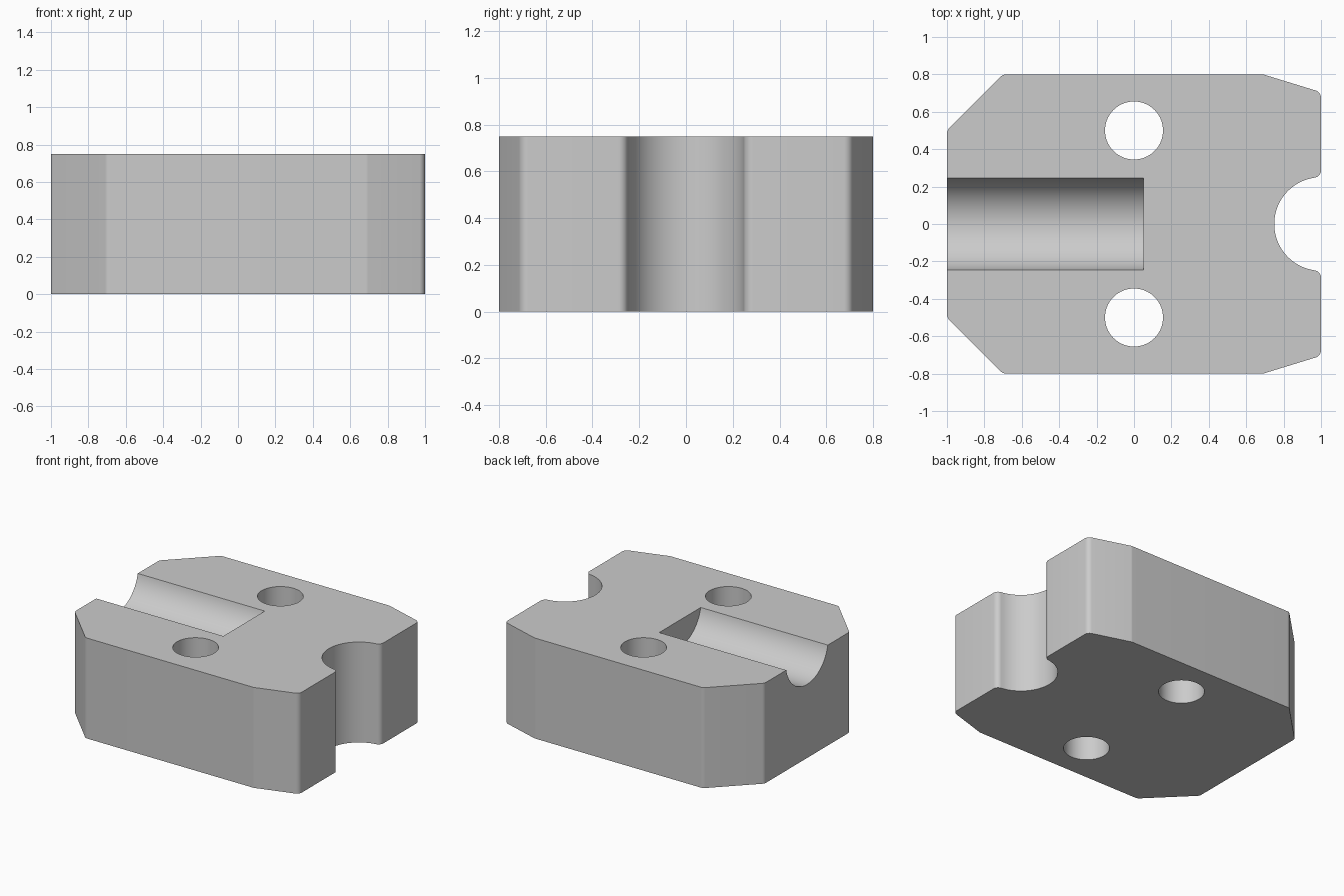
import bpy, bmesh
from math import cos, sin, tan, pi, sqrt
from mathutils import Vector

default = bpy.data.objects.get("Cube")
if default:
    bpy.data.objects.remove(default, do_unlink=True)

HEIGHT = 0.75
NOTCH_R = GROOVE_R = 0.25
FILLET = 0.04


def arc(center, radius, start, end, steps):
    """Points along a circular arc, both ends included."""
    return [Vector((center[0] + radius * cos(start + (end - start) * i / steps),
                    center[1] + radius * sin(start + (end - start) * i / steps)))
            for i in range(steps + 1)]


def rounded(before, corner, after, radius, steps=6):
    """Replace a corner by a tangent curve of about the given radius."""
    u, v = (before - corner).normalized(), (after - corner).normalized()
    reach = radius / tan(u.angle(v) / 2)
    a, b = corner + u * reach, corner + v * reach
    center = corner + (u + v).normalized() * sqrt(reach ** 2 + radius ** 2)
    points = []
    for i in range(steps + 1):
        ray = (a.lerp(b, i / steps) - center).normalized()
        points.append(center + ray * radius)
    return points


def prism(name, points, height):
    """Extrude a flat outline upward from z = 0."""
    bm = bmesh.new()
    base = bm.faces.new([bm.verts.new((p.x, p.y, 0)) for p in points])
    top = bmesh.ops.extrude_face_region(bm, geom=[base])["geom"]
    verts = [g for g in top if isinstance(g, bmesh.types.BMVert)]
    bmesh.ops.translate(bm, vec=(0, 0, height), verts=verts)
    bmesh.ops.recalc_face_normals(bm, faces=bm.faces)
    mesh = bpy.data.meshes.new(name)
    bm.to_mesh(mesh)
    bm.free()
    obj = bpy.data.objects.new(name, mesh)
    bpy.context.collection.objects.link(obj)
    return obj


def cut_cylinder(target, radius, depth, location, rotation=(0, 0, 0)):
    """Cut a cylinder out of the target and discard the cutter."""
    bpy.ops.mesh.primitive_cylinder_add(vertices=96, radius=radius, depth=depth,
                                        location=location, rotation=rotation)
    cutter = bpy.context.object
    cutter.hide_render = True
    mod = target.modifiers.new("cut", "BOOLEAN")
    mod.operation, mod.solver, mod.object = "DIFFERENCE", "EXACT", cutter
    bpy.context.view_layer.objects.active = target
    bpy.ops.object.modifier_apply(modifier=mod.name)
    bpy.data.objects.remove(cutter, do_unlink=True)


# Half outline: round notch, its lip fillet, then the rounded outer corners
lip = (1 - FILLET, sqrt((NOTCH_R + FILLET) ** 2 - FILLET ** 2))
lip_angle = Vector((lip[0] - 1, lip[1])).angle(Vector((1, 0)))
half = arc((1, 0), NOTCH_R, pi, lip_angle, 24)
half += arc(lip, FILLET, lip_angle - pi, 0, 10)[1:]
corners = [Vector(c) for c in
           ((1, 0.3), (1, 0.705), (0.69, 0.8), (-0.7, 0.8), (-1, 0.5), (-1, 0))]
for i in range(1, len(corners) - 1):
    half += rounded(*corners[i - 1:i + 2], FILLET)

# Mirror the half across y = 0 (the first point lies on the axis)
outline = half + [Vector((p.x, -p.y)) for p in reversed(half[1:])]
block = prism("clamp_block", outline, HEIGHT)

# Two through holes
for side in (-1, 1):
    cut_cylinder(block, 0.155, 2, (0, 0.5 * side, HEIGHT / 2))

# Blind groove along x, its axis slightly above the top face
groove_end, groove_start = 0.05, -1.5
cut_cylinder(block, GROOVE_R, groove_end - groove_start,
             ((groove_end + groove_start) / 2, 0, HEIGHT + 0.05), (0, pi / 2, 0))

# Plain grey material
grey = bpy.data.materials.new("plain_grey")
grey.use_nodes = True
colour = (0.6, 0.6, 0.6, 1)
grey.diffuse_color = colour
grey.node_tree.nodes["Principled BSDF"].inputs["Base Color"].default_value = colour
block.data.materials.clear()
block.data.materials.append(grey)

bpy.ops.object.select_all(action="DESELECT")
block.select_set(True)
bpy.context.view_layer.objects.active = block
bpy.ops.object.shade_smooth_by_angle(angle=pi / 6)
